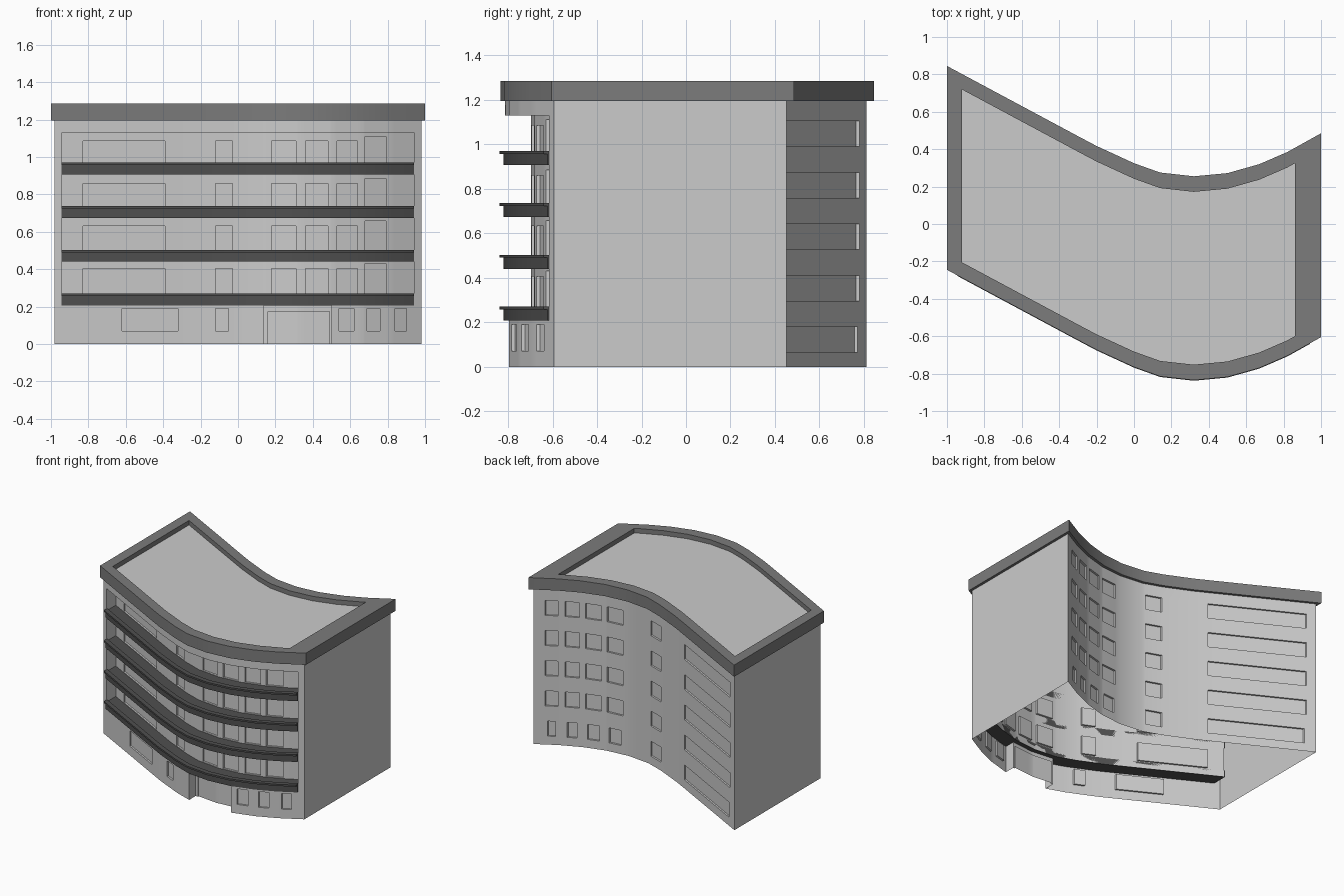
import bpy, bmesh, math

if "Cube" in bpy.data.objects:
    bpy.data.objects.remove(bpy.data.objects["Cube"])

# Plan curve of the front eave; every other line is this curve shifted in y
CURVE = [(-1, -.245), (-.3, -.62), (-.2, -.673), (0, -.765), (.14, -.815), (.32, -.835),
         (.5, -.818), (.67, -.77), (.82, -.705), (1, -.605)]
WALL, DEPTH = .022, 1.09
BACK = DEPTH - WALL
XE = .98


def f(x):
    for (xa, ya), (xb, yb) in zip(CURVE, CURVE[1:]):
        if x <= xb:
            return ya + (yb - ya) * (x - xa) / (xb - xa)
    return CURVE[-1][1]


def samples(x0, x1, extra=()):
    xs = {x0, x1, *extra} | {p[0] for p in CURVE if x0 < p[0] < x1}
    return sorted(xs)


def grey(name, v):
    m = bpy.data.materials.new(name)
    m.diffuse_color = (v, v, v, 1)
    m.use_nodes = True
    m.node_tree.nodes["Principled BSDF"].inputs["Base Color"].default_value = m.diffuse_color
    return m


DARK = grey("dark_grey", .08)
MID = grey("mid_grey", .2)


def finish(name, bm, mat=None):
    me = bpy.data.meshes.new(name)
    bm.to_mesh(me)
    bm.free()
    ob = bpy.data.objects.new(name, me)
    bpy.context.collection.objects.link(ob)
    if mat:
        me.materials.append(mat)
    me.polygons.foreach_set("use_smooth", [True] * len(me.polygons))
    me.set_sharp_from_angle(angle=math.radians(30))
    return ob


def band(name, x0, x1, d0, d1, z0, z1, mat=None):
    """Solid strip following the plan curve between two y shifts."""
    bm = bmesh.new()
    xs = samples(x0, x1)
    pts = [(x, f(x) + d0) for x in xs] + [(x, f(x) + d1) for x in reversed(xs)]
    face = bm.faces.new([bm.verts.new((x, y, z0)) for x, y in pts])
    ext = bmesh.ops.extrude_face_region(bm, geom=[face])
    for v in ext["geom"]:
        if isinstance(v, bmesh.types.BMVert):
            v.co.z = z1
    bmesh.ops.recalc_face_normals(bm, faces=bm.faces)
    return finish(name, bm, mat)


def facade(name, shift, inward, zones):
    """Curved wall as a grid; zones (x0, x1, z0, z1, depth) are sunk into it."""
    xs = samples(-XE, XE, [v for z in zones for v in z[:2]])
    zs = sorted({0, 1.2} | {round(v, 4) for z in zones for v in z[2:4]})
    bm = bmesh.new()

    def depth(i, j):
        x, z = (xs[i] + xs[i + 1]) / 2, (zs[j] + zs[j + 1]) / 2
        d = 0
        for a, b, c, e, dd in zones:
            if a < x < b and c < z < e:
                d = dd
        return d

    def quad(*pts):
        bm.faces.new([bm.verts.new((xs[i], f(xs[i]) + shift + inward * d, zs[j]))
                      for i, j, d in pts])

    for i in range(len(xs) - 1):
        for j in range(len(zs) - 1):
            d = depth(i, j)
            quad((i, j, d), (i + 1, j, d), (i + 1, j + 1, d), (i, j + 1, d))
            # reveals against the next column and the next row
            if i + 2 < len(xs) and depth(i + 1, j) != d:
                e = depth(i + 1, j)
                quad((i + 1, j, d), (i + 1, j, e), (i + 1, j + 1, e), (i + 1, j + 1, d))
            if j + 2 < len(zs) and depth(i, j + 1) != d:
                e = depth(i, j + 1)
                quad((i, j + 1, d), (i + 1, j + 1, d), (i + 1, j + 1, e), (i, j + 1, e))
    bmesh.ops.remove_doubles(bm, verts=bm.verts, dist=1e-5)
    bmesh.ops.recalc_face_normals(bm, faces=bm.faces)
    if sum(p.normal.y * p.calc_area() for p in bm.faces) * inward > 0:
        bmesh.ops.reverse_faces(bm, faces=bm.faces)
    return finish(name, bm)


# Front wall: balcony recess, upper windows, ground windows and doorway
REC, SINK = .115, .015
zones = [(-.94, .94, .21, 1.13, REC)]
for k in range(4):
    z0, z1 = .262 + .233 * k, .405 + .227 * k
    for a, b in [(-.83, -.39), (-.12, -.03), (.18, .31), (.36, .48), (.53, .64)]:
        zones.append((a, b, z0, z1, REC + SINK))
    zones.append((.68, .79, z0, z1 + .025, REC + SINK))
for a, b in [(-.62, -.32), (-.12, -.05), (.54, .62), (.69, .76), (.84, .9)]:
    zones.append((a, b, .07, .19, SINK))
zones += [(.14, .5, 0, .21, .08), (.16, .49, 0, .175, .09)]
facade("front_wall", WALL, 1, zones)

# Back wall: five rows of windows, narrower on the ground floor
zones = []
for k in range(5):
    z0 = .065 + .2315 * k
    t = .015 if k == 0 else 0
    for a, b in [(.37, .495), (.535, .65), (.69, .785), (.83, .91)]:
        zones.append((a + t, b - t, z0, z0 + .115, SINK))
    zones += [(0, .115, z0, z0 + .115, SINK), (-.92 + t, -.3, z0, z0 + .115, SINK)]
facade("back_wall", BACK, -1, zones)

# Flat side walls
for side, name in ((-1, "left_wall"), (1, "right_wall")):
    bm = bmesh.new()
    x = side * XE
    ya, yb = f(x) + WALL, f(x) + BACK
    pts = [(x, ya, 0), (x, yb, 0), (x, yb, 1.2), (x, ya, 1.2)]
    bm.faces.new([bm.verts.new(p) for p in pts[::side]])
    finish(name, bm)

# Balcony slabs with a projecting edge lip
for k in range(4):
    z = .207 + .2335 * k
    band(f"balcony_slab_{k + 1}", -.945, .94, .015, WALL + REC, z, z + .05, DARK)
    band(f"balcony_lip_{k + 1}", -.945, .94, -.003, .035, z + .05, z + .063, DARK)

# Roof: overhanging parapet ring around a sunken deck
bm = bmesh.new()
xs = samples(-1, 1)
inx = [min(max(x, -.92), .86) for x in xs]
outer = [(x, f(x)) for x in xs] + [(x, f(x) + DEPTH) for x in reversed(xs)]
inner = [(x, f(x) + .083) for x in inx] + [(x, f(x) + DEPTH - .083) for x in reversed(inx)]
rings = [[bm.verts.new((x, y, z)) for x, y in loop]
         for loop, z in ((outer, 1.195), (outer, 1.285), (inner, 1.285), (inner, 1.25))]
n = len(outer)
for lo, hi in zip(rings, rings[1:]):
    for i in range(n):
        j = (i + 1) % n
        bm.faces.new((lo[i], lo[j], hi[j], hi[i]))
bm.faces.new(rings[0][::-1])
finish("roof_parapet", bm, MID)
bm = bmesh.new()
bm.faces.new([bm.verts.new((x, y, 1.25)) for x, y in inner])
finish("roof_deck", bm)
